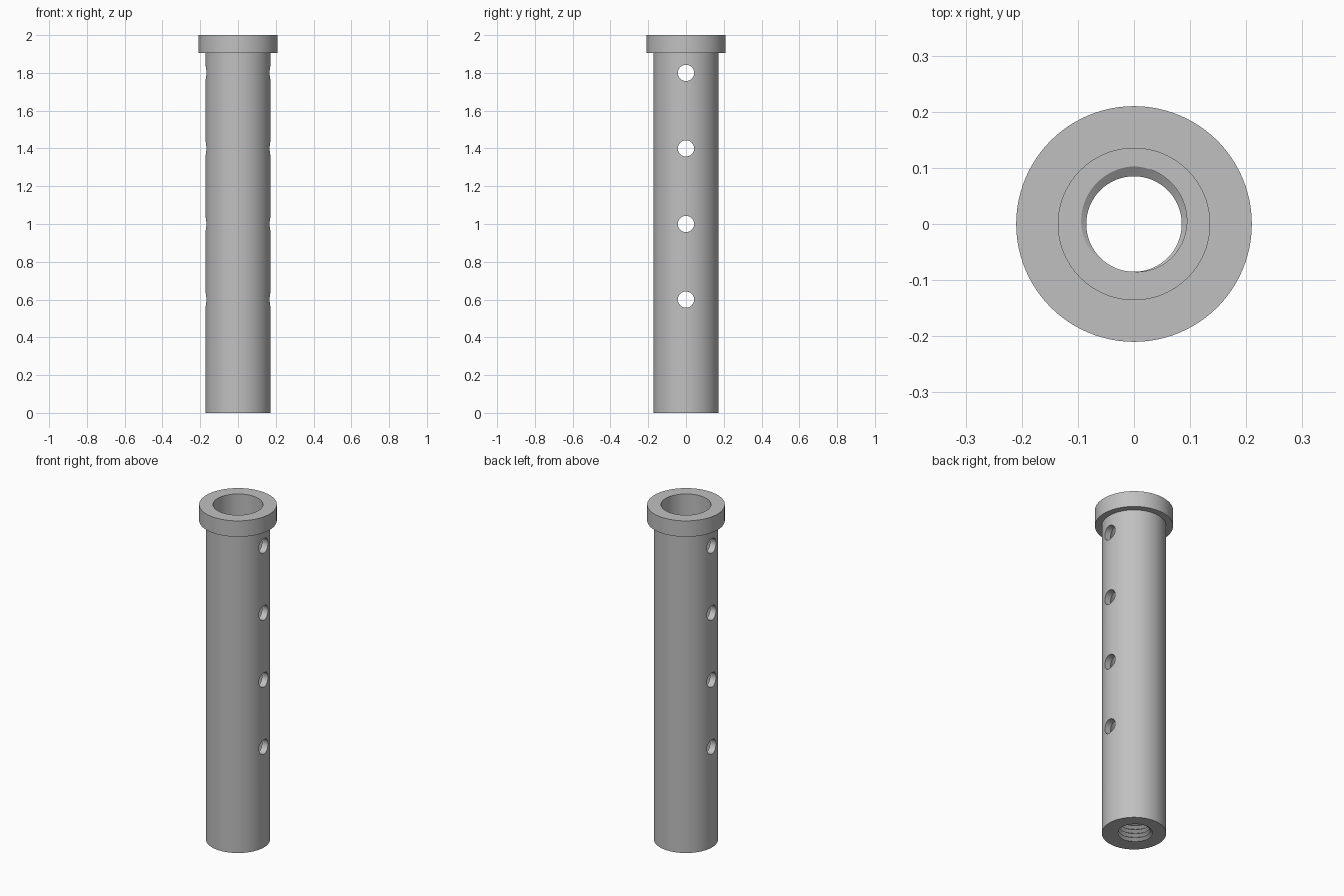
import bpy, bmesh
from math import cos, sin, pi
from mathutils import Matrix

if "Cube" in bpy.data.objects:
    bpy.data.objects.remove(bpy.data.objects["Cube"])

SIDES = 96
PITCH, TURNS = 0.025, 16
SHOULDER = PITCH * TURNS            # top of the threaded section
ROOT, CREST = 0.103, 0.085          # thread radii

grey = bpy.data.materials.new("satin grey")
grey.use_nodes = True
colour = (0.53, 0.53, 0.53, 1)
grey.diffuse_color = colour
grey.node_tree.nodes["Principled BSDF"].inputs["Base Color"].default_value = colour


def add_object(name, bm):
    mesh = bpy.data.meshes.new(name)
    bm.to_mesh(mesh)
    bm.free()
    mesh.materials.append(grey)
    obj = bpy.data.objects.new(name, mesh)
    bpy.context.collection.objects.link(obj)
    return obj


def polar(j, r, z):
    a = pi / 2 + 2 * pi * j / SIDES
    return (r * cos(a), r * sin(a), z)


def bridge(bm, low, high):
    for j in range(SIDES):
        k = (j + 1) % SIDES
        bm.faces.new((low[j], low[k], high[k], high[j]))


bm = bmesh.new()

# Internal V thread: a helical strip clipped flat at both ends
rows = 2 * (TURNS + 1)
columns = []
for j in range(SIDES):
    column = []
    for i in range(rows + 1):
        z = min(max(PITCH * (i / 2 + j / SIDES - 1), 0), SHOULDER)
        phase = (z / PITCH - j / SIDES) % 1
        r = CREST + (ROOT - CREST) * abs(2 * phase - 1)
        column.append(bm.verts.new(polar(j, r, z)))
    columns.append(column)
for j in range(SIDES):
    last = j == SIDES - 1
    here, there = columns[j], columns[(j + 1) % SIDES]
    shift = 2 if last else 0        # one full turn climbs two rows
    for i in range(rows):
        a, b = min(i + shift, rows), min(i + 1 + shift, rows)
        corners = (here[i], there[a], there[b], here[i + 1])
        if a == b:
            corners = (here[i], there[a], here[i + 1])
        bm.faces.new(corners)

# Bore, flange and outer wall, from the shoulder round to the base
profile = [(0.135, SHOULDER), (0.135, 2), (0.21, 2),
           (0.21, 1.905), (0.173, 1.905), (0.173, 0)]
previous = [c[-1] for c in columns]
for r, z in profile:
    ring = [bm.verts.new(polar(j, r, z)) for j in range(SIDES)]
    bridge(bm, previous, ring)
    previous = ring
bridge(bm, previous, [c[0] for c in columns])
bmesh.ops.remove_doubles(bm, verts=bm.verts, dist=1e-5)
bmesh.ops.recalc_face_normals(bm, faces=bm.faces)
sleeve = add_object("flanged_sleeve", bm)

# Four cross holes drilled through both walls
bm = bmesh.new()
for z in (0.6, 1.0, 1.4, 1.8):
    bmesh.ops.create_cone(
        bm, cap_ends=True, segments=40, radius1=0.043, radius2=0.043, depth=0.6,
        matrix=Matrix.Translation((0, 0, z)) @ Matrix.Rotation(pi / 2, 4, "Y"))
drill = add_object("hole_cutter", bm)
drill.hide_render = True

cut = sleeve.modifiers.new("cross holes", "BOOLEAN")
cut.operation = "DIFFERENCE"
cut.solver = "EXACT"
cut.object = drill

bpy.ops.object.select_all(action="DESELECT")
sleeve.select_set(True)
bpy.context.view_layer.objects.active = sleeve
bpy.ops.object.modifier_apply(modifier=cut.name)
bpy.data.objects.remove(drill)
bpy.ops.object.shade_smooth_by_angle(angle=pi / 6)
